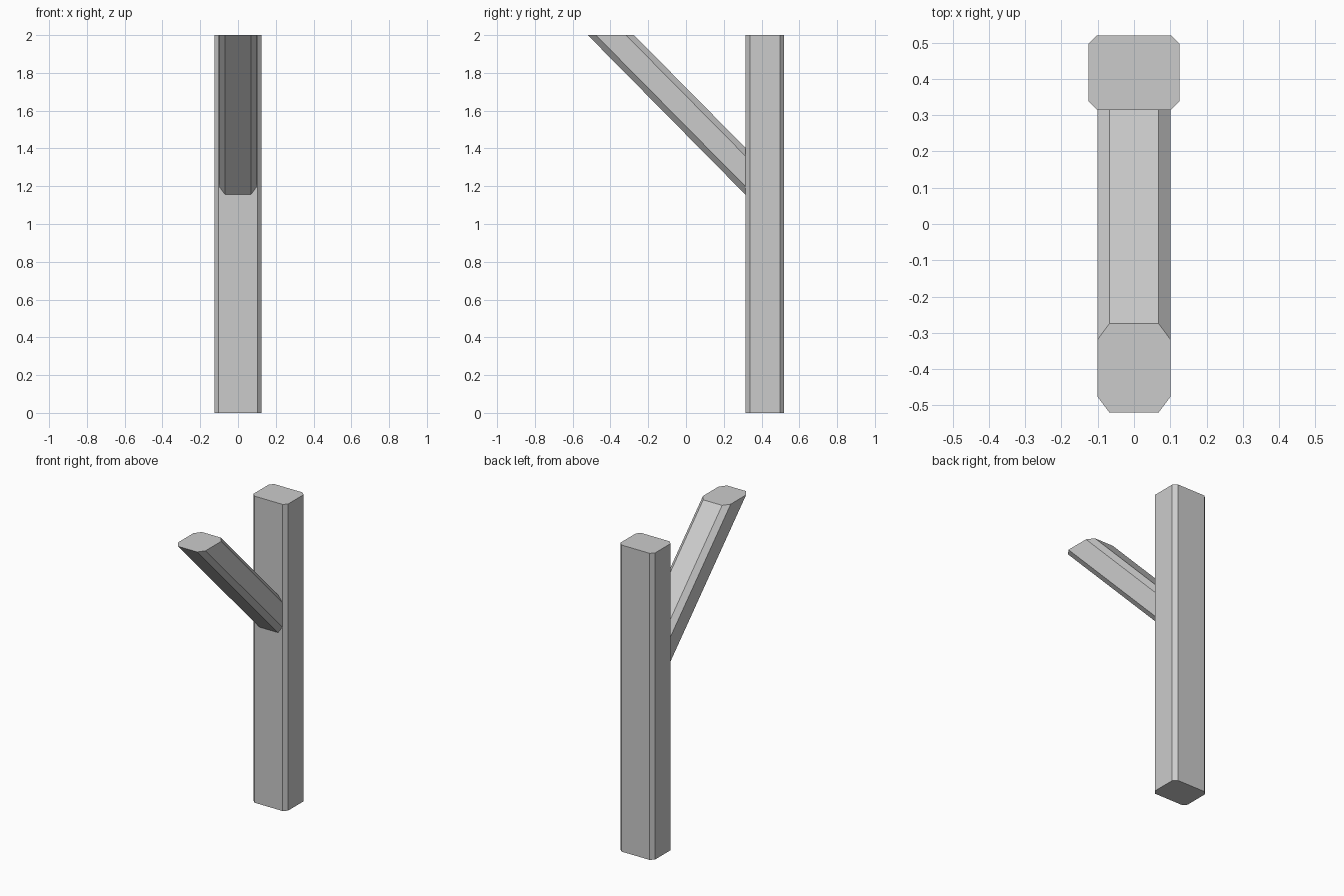
import bpy
import bmesh

cube = bpy.data.objects.get("Cube")
if cube:
    bpy.data.objects.remove(cube, do_unlink=True)

# Single plain grey
grey = bpy.data.materials.new("plain grey")
grey.use_nodes = True
colour = (0.6, 0.6, 0.6, 1)
grey.diffuse_color = colour
grey.node_tree.nodes["Principled BSDF"].inputs["Base Color"].default_value = colour

TOP = 2.0
POST_FRONT = 0.315
BRACE_SLOPE = 1.012


def chamfered_outline(half_width, y0, y1, cx, cy):
    """Rectangle with cut corners, counter-clockwise from above."""
    w = half_width
    return [(-w + cx, y0), (w - cx, y0), (w, y0 + cy), (w, y1 - cy),
            (w - cx, y1), (-w + cx, y1), (-w, y1 - cy), (-w, y0 + cy)]


def make_beam(name, outline, foot):
    """Drop the top outline to the points given by foot(x, y)."""
    bm = bmesh.new()
    cap = bm.faces.new([bm.verts.new((x, y, TOP)) for x, y in outline])
    result = bmesh.ops.extrude_face_region(bm, geom=[cap], use_keep_orig=True)
    for v in result["geom"]:
        if isinstance(v, bmesh.types.BMVert):
            v.co = foot(v.co.x, v.co.y)
    bmesh.ops.recalc_face_normals(bm, faces=bm.faces)
    mesh = bpy.data.meshes.new(name)
    bm.to_mesh(mesh)
    bm.free()
    mesh.materials.append(grey)
    obj = bpy.data.objects.new(name, mesh)
    bpy.context.collection.objects.link(obj)
    return obj


# Upright post standing on the ground
make_beam("post", chamfered_outline(0.125, POST_FRONT, 0.52, 0.023, 0.023),
          lambda x, y: (x, y, 0))

# Diagonal brace, cut level at the top and flush with the post's front
make_beam("brace", chamfered_outline(0.1, -0.52, -0.275, 0.032, 0.043),
          lambda x, y: (x, POST_FRONT, TOP - (POST_FRONT - y) * BRACE_SLOPE))
